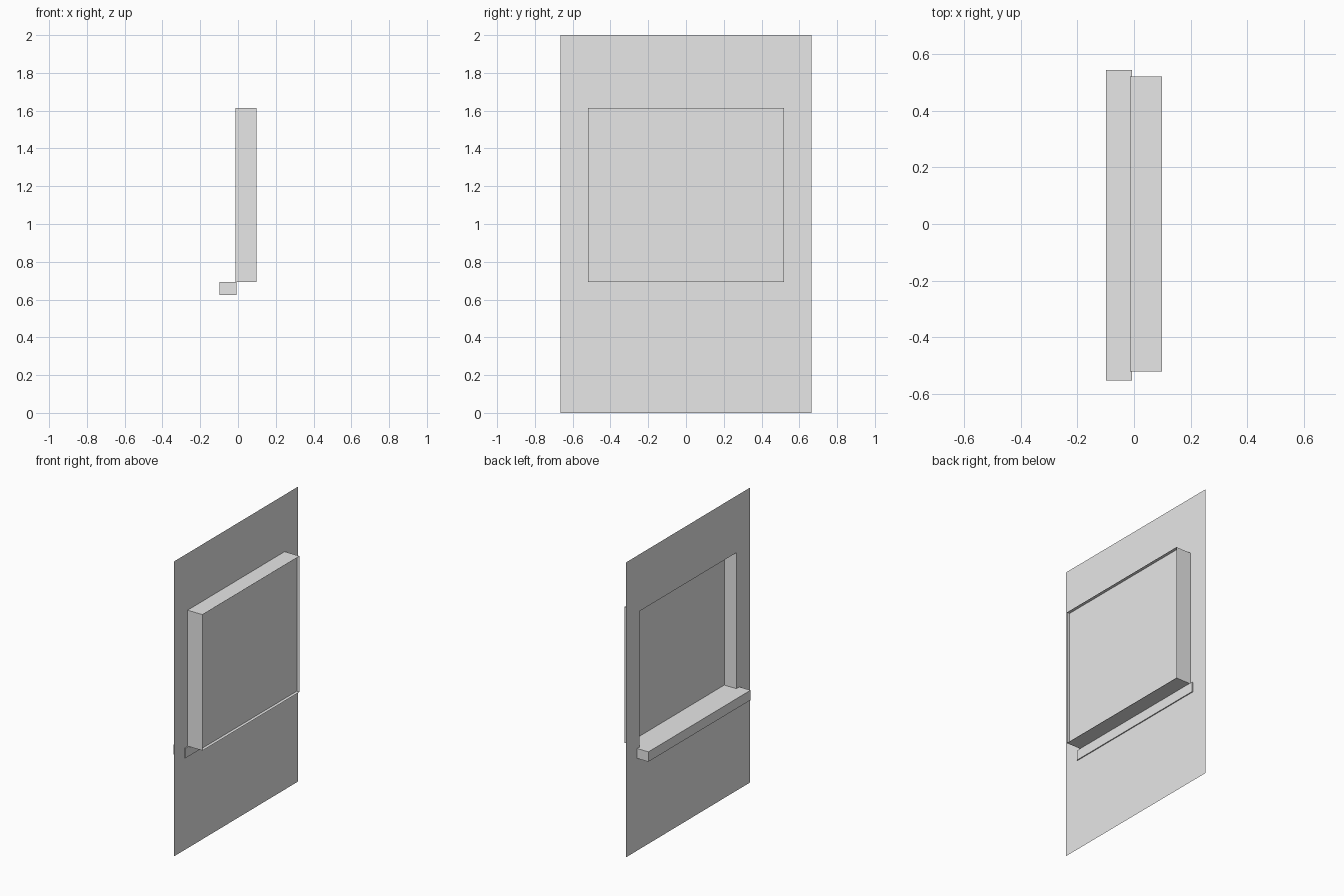
import bpy
import bmesh

if "Cube" in bpy.data.objects:
    bpy.data.objects.remove(bpy.data.objects["Cube"], do_unlink=True)

# One plain grey for every part
grey = bpy.data.materials.new("light_grey")
grey.use_nodes = True
colour = (0.8, 0.8, 0.8, 1)
grey.diffuse_color = colour
grey.node_tree.nodes["Principled BSDF"].inputs["Base Color"].default_value = colour

WALL_X, PANE_X, OUTER_X = -0.014, 0.077, 0.098
WALL = (0.664, 0, 2)            # half width, bottom, top
OPENING = (0.52, 0.692, 1.614)


def rectangle(bm, x, size):
    """Four corners of an upright rectangle facing along x."""
    half, low, high = size
    return [bm.verts.new((x, y, z)) for y, z in
            ((-half, low), (half, low), (half, high), (-half, high))]


def bridge(bm, a, b):
    """Join two rectangles with a band of four faces."""
    for i in range(4):
        j = (i + 1) % 4
        bm.faces.new((a[i], a[j], b[j], b[i]))


def finish(bm, name):
    mesh = bpy.data.meshes.new(name)
    bm.to_mesh(mesh)
    bm.free()
    mesh.materials.append(grey)
    obj = bpy.data.objects.new(name, mesh)
    bpy.context.collection.objects.link(obj)


# Thin wall sheet with the window opening left out
bm = bmesh.new()
bridge(bm, rectangle(bm, WALL_X, WALL), rectangle(bm, WALL_X, OPENING))
finish(bm, "wall_panel")

# Thin-walled lining around the opening
bm = bmesh.new()
bridge(bm, rectangle(bm, WALL_X, OPENING), rectangle(bm, OUTER_X, OPENING))
finish(bm, "window_lining")

# Pane set a little inside the outer rim
bm = bmesh.new()
bm.faces.new(rectangle(bm, PANE_X, OPENING))
finish(bm, "window_pane")

# Sill block just below the opening, poking slightly through the wall
bm = bmesh.new()
bmesh.ops.create_cube(bm, size=1)
low, high = (-0.098, -0.552, 0.625), (-0.007, 0.543, 0.692)
for v in bm.verts:
    v.co = [low[i] if v.co[i] < 0 else high[i] for i in range(3)]
finish(bm, "window_sill")
